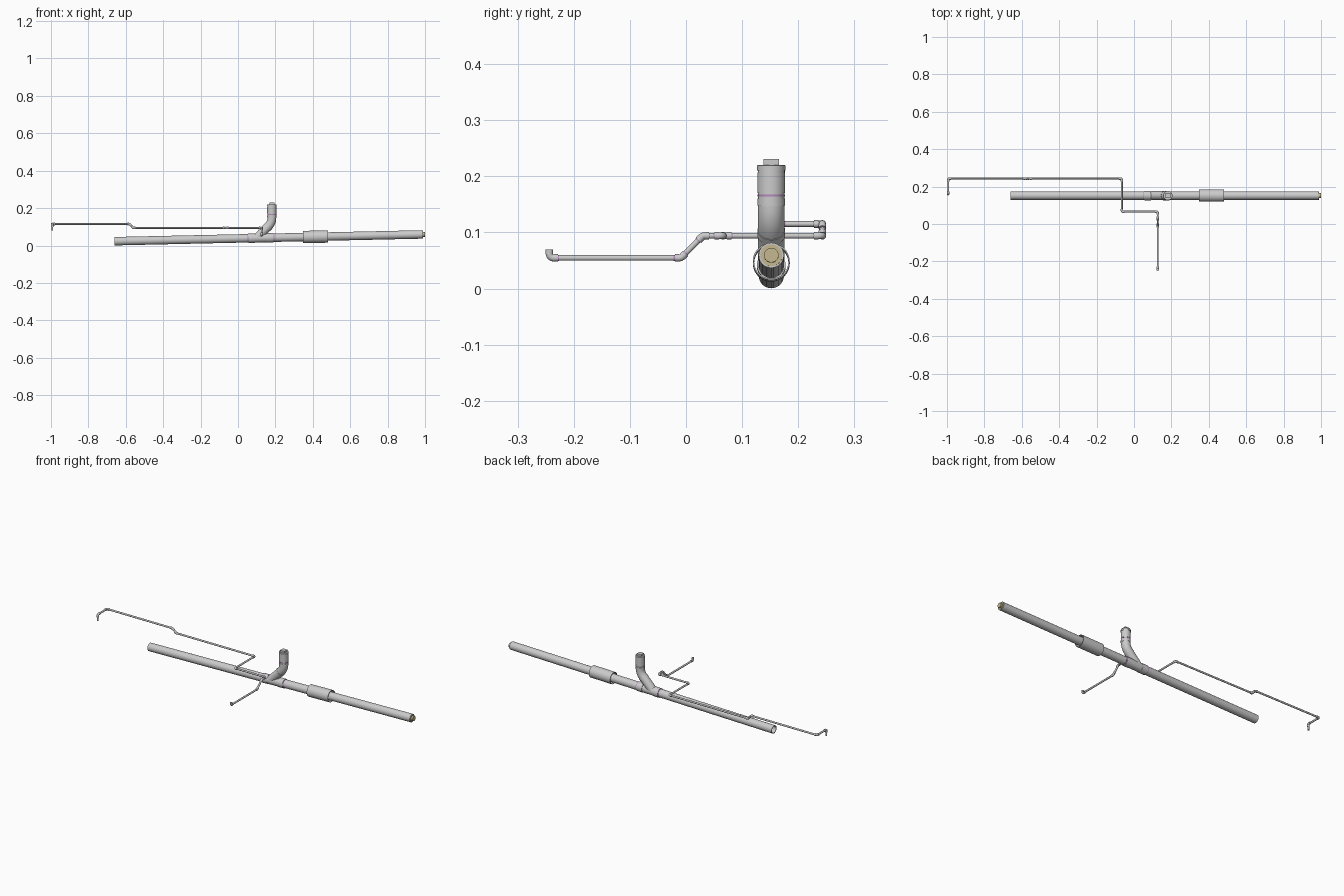
import bpy, bmesh, math
from mathutils import Vector, Matrix

if "Cube" in bpy.data.objects:
    bpy.data.objects.remove(bpy.data.objects["Cube"])


def make_mat(name, rgb):
    m = bpy.data.materials.new(name)
    m.diffuse_color = (*rgb, 1)
    m.use_nodes = True
    m.node_tree.nodes["Principled BSDF"].inputs["Base Color"].default_value = m.diffuse_color
    return m


PURPLE = make_mat("primer_purple", (0.45, 0.25, 0.50))
TAN = make_mat("tan", (0.55, 0.47, 0.28))


def sweep(name, pts, radii, mat=None, seg=32, closed=False):
    """Round section carried along a path; repeated points make steps.
    closed joins last ring to first (hollow tubes), otherwise ends are capped."""
    pts = [Vector(p) for p in pts]
    n = len(pts)
    main = (pts[1] - pts[0]).normalized() if closed else None
    tans = []
    for i in range(n):
        prev = next((pts[i] - pts[j] for j in range(i - 1, -1, -1) if (pts[i] - pts[j]).length > 1e-6), None)
        nxt = next((pts[j] - pts[i] for j in range(i + 1, n) if (pts[j] - pts[i]).length > 1e-6), None)
        t = Vector()
        for d in (prev, nxt):
            if d:
                t += d.normalized()
        tans.append(main or t.normalized())
    bm = bmesh.new()
    t = tans[0]
    u = t.orthogonal().normalized()
    rings = []
    for p, tn, r in zip(pts, tans, radii):
        u = t.rotation_difference(tn) @ u
        t = tn
        v = t.cross(u)
        rings.append([bm.verts.new(p + (u * math.cos(a) + v * math.sin(a)) * r)
                      for a in (2 * math.pi * k / seg for k in range(seg))])
    for i in range(n if closed else n - 1):
        a, b = rings[i], rings[(i + 1) % n]
        for k in range(seg):
            q = (k + 1) % seg
            bm.faces.new((a[k], a[q], b[q], b[k]))
    if not closed:
        bm.faces.new(rings[0])
        bm.faces.new(rings[-1])
    bmesh.ops.recalc_face_normals(bm, faces=bm.faces)
    me = bpy.data.meshes.new(name)
    bm.to_mesh(me)
    bm.free()
    ob = bpy.data.objects.new(name, me)
    bpy.context.collection.objects.link(ob)
    if mat:
        me.materials.append(mat)
    bpy.context.view_layer.objects.active = ob
    bpy.ops.object.select_all(action='DESELECT')
    ob.select_set(True)
    bpy.ops.object.shade_smooth_by_angle(angle=math.radians(35))
    return ob


def hollow(name, a, b, r, ri, mat=None, seg=32):
    return sweep(name, [a, b, b, a], [r, r, ri, ri], mat, seg, True)


def bend(corner, d1, d2, reach, steps=6):
    """Arc points from corner+d1*reach to corner+d2*reach."""
    p0, p2 = corner + d1 * reach, corner + d2 * reach
    half = d1.angle(d2) / 2
    rad = reach * math.tan(half)
    c = corner + (d1 + d2).normalized() * (reach / math.cos(half))
    axis = (p0 - c).cross(p2 - c).normalized()
    tot = (p0 - c).angle(p2 - c)
    return [c + Matrix.Rotation(tot * i / steps, 3, axis) @ (p0 - c) for i in range(steps + 1)]


def elbow(name, corner, d1, d2, reach, sock, r_body, r_sock, seg=20):
    """Bend with a thicker socket on each end."""
    arc = bend(corner, d1, d2, reach)
    s, e = arc[0], arc[-1]
    pts = [s + d1 * sock, s, s] + arc[1:-1] + [e, e, e + d2 * sock]
    rad = [r_sock, r_sock] + [r_body] * len(arc) + [r_sock, r_sock]
    return sweep(name, pts, rad, None, seg)


# ---- sloping drain pipe ----
Y = 0.152
def on_axis(x):
    return Vector((x, Y, 0.0375 + 0.022 * x))

axis = Vector((1, 0, 0.022)).normalized()
hollow("drain_pipe_left", on_axis(-0.66), on_axis(0.075), 0.0225, 0.0195)
hollow("drain_pipe_right", on_axis(0.17), on_axis(0.988), 0.0225, 0.0195)
hollow("wall_sleeve", on_axis(0.348), on_axis(0.481), 0.033, 0.0305, None, 40)
sweep("end_plug", [on_axis(0.95), on_axis(0.99), on_axis(0.99), on_axis(1.0)],
      [0.0195, 0.0195, 0.013, 0.013], TAN, 24)

# ---- wye fitting with sockets and 45 degree branch ----
sweep("wye_body", [on_axis(x) for x in (0.055, 0.09, 0.09, 0.155, 0.155, 0.19)],
      [0.0255, 0.0255, 0.024, 0.024, 0.0255, 0.0255])
for x in (0.053, 0.192):
    sweep("drain_primer_ring", [on_axis(x - 0.003), on_axis(x + 0.003)], [0.0229] * 2, PURPLE)

# ---- branch elbow and cleanout riser ----
corner = Vector((0.181, Y, 0.122))
start = on_axis(0.100)
down = (start - corner).normalized()
up = Vector((0, 0, 1))
sweep("wye_branch", [start, corner + down * 0.03], [0.0235, 0.0235])
elbow("riser_elbow", corner, down, up, 0.026, 0.012, 0.0235, 0.0248, 32)
def riser(name, zs, rs, mat=None):
    return sweep(name, [(0.181, Y, z) for z in zs], rs, mat)
riser("riser_pipe", (0.15, 0.172), (0.0237, 0.0237))
riser("riser_primer_ring", (0.164, 0.168), (0.0242, 0.0242), PURPLE)
riser("cleanout_adapter", (0.170, 0.207, 0.207, 0.210, 0.210, 0.219, 0.2205),
      (0.0248, 0.0248, 0.024, 0.024, 0.0252, 0.0252, 0.024))
bpy.ops.mesh.primitive_cube_add(size=1, location=(0.181, Y, 0.225))
plug = bpy.context.object
plug.name = "cleanout_square_plug"
plug.scale = (0.027, 0.027, 0.012)

# ---- small water line: route through its corners ----
route = [Vector(p) for p in (
    (0.127, -0.2435, 0.069), (0.127, -0.2435, 0.0545), (0.127, -0.009, 0.0545),
    (0.127, 0.030, 0.094), (0.127, 0.066, 0.094), (-0.065, 0.066, 0.094),
    (-0.065, 0.243, 0.094), (-0.560, 0.243, 0.094), (-0.581, 0.243, 0.115),
    (-0.9935, 0.243, 0.115), (-0.9935, 0.160, 0.115), (-0.9935, 0.160, 0.080))]
R = 0.005
for i in range(1, len(route) - 1):
    c = route[i]
    d1, d2 = (route[i - 1] - c).normalized(), (route[i + 1] - c).normalized()
    right_angle = d1.angle(d2) < 2
    reach, sock = (0.007, 0.008) if right_angle else (0.003, 0.008)
    elbow(f"water_elbow_{i}", c, d1, d2, reach, sock, 0.0062, 0.0068)
    for d, other in ((d1, route[i - 1]), (d2, route[i + 1])):
        if (other - c).length > 0.028:
            e = c + d * (reach + sock)
            sweep("water_primer_ring", [e, e + d * 0.002], [R * 1.06] * 2, PURPLE, 20)
for i in range(1, len(route) - 1):
    a, b = route[i], route[i + 1]
    d = (b - a).normalized()
    last = i == len(route) - 2
    sweep(f"water_pipe_{i}", [a + d * 0.006, b if last else b - d * 0.006], [R, R], None, 20)
